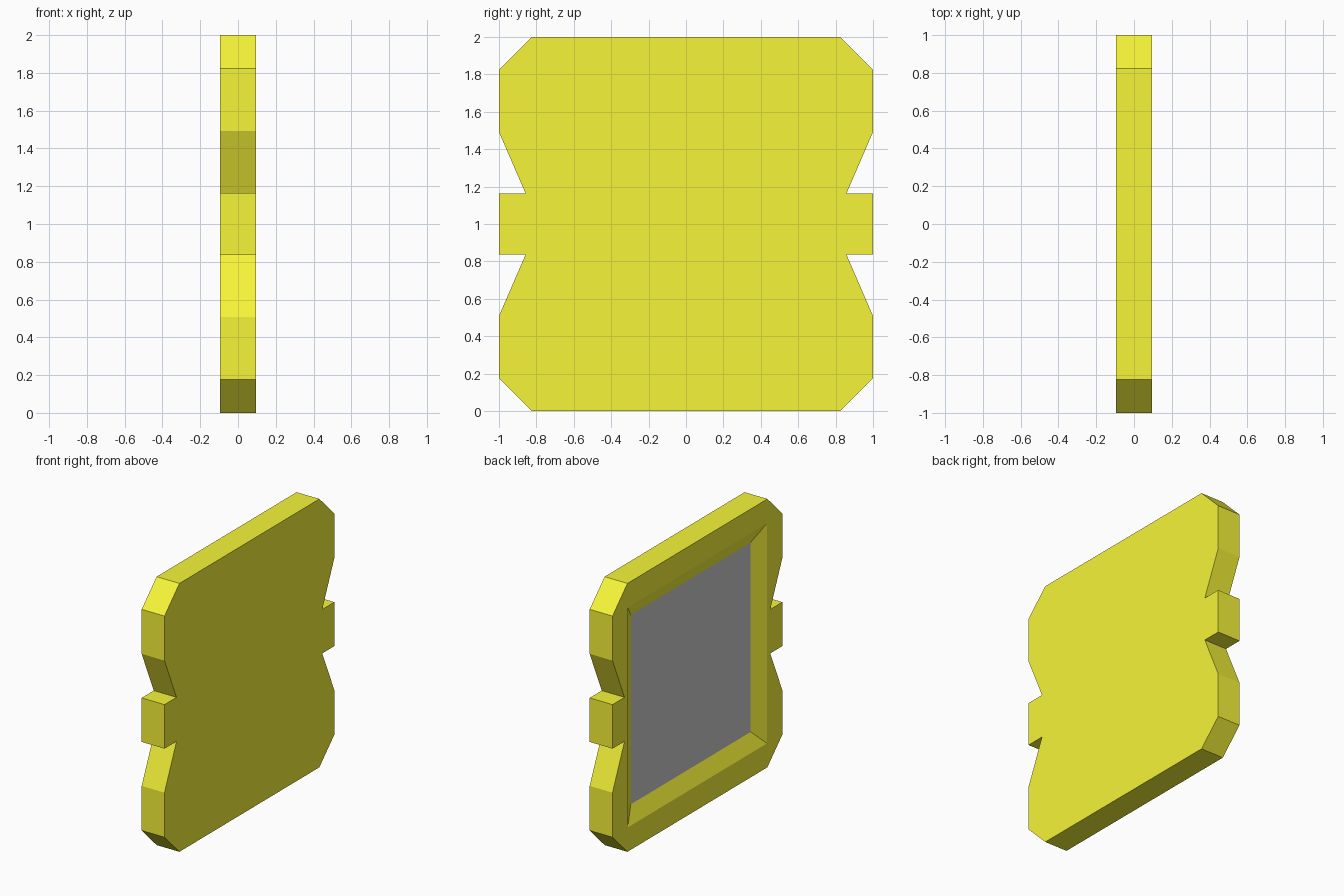
import bpy, bmesh

if "Cube" in bpy.data.objects:
    bpy.data.objects.remove(bpy.data.objects["Cube"])

HALF_X = 0.094            # half thickness
DEPTH = 0.055             # recess depth
OPEN, FLOOR = 0.82, 0.706  # half sizes of recess opening and recess floor


def add_object(name, bm, mat=None):
    mesh = bpy.data.meshes.new(name)
    bm.to_mesh(mesh)
    bm.free()
    obj = bpy.data.objects.new(name, mesh)
    bpy.context.collection.objects.link(obj)
    if mat:
        mesh.materials.append(mat)
    return obj


def loop(bm, points, x):
    """Closed edge loop in the plane at x."""
    verts = [bm.verts.new((x, y, z)) for y, z in points]
    edges = [bm.edges.new((a, b)) for a, b in zip(verts, verts[1:] + verts[:1])]
    return verts, edges


def bridge(bm, a, b):
    n = len(a)
    for i in range(n):
        j = (i + 1) % n
        bm.faces.new((a[i], a[j], b[j], b[i]))


def square(h):
    return [(-h, 1 - h), (h, 1 - h), (h, 1 + h), (-h, 1 + h)]


# Quarter outline (offsets from the centre), mirrored to the whole silhouette
quarter = [(1, 0.164), (0.858, 0.164), (1, 0.492), (1, 0.824), (0.824, 1)]
right = [(y, 1 - z) for y, z in reversed(quarter)] + [(y, 1 + z) for y, z in quarter]
outline = right + [(-y, z) for y, z in reversed(right)]

yellow = bpy.data.materials.new("yellow")
yellow.diffuse_color = (0.93, 0.91, 0.04, 1)
yellow.use_nodes = True
yellow.node_tree.nodes["Principled BSDF"].inputs["Base Color"].default_value = yellow.diffuse_color

# Frame: notched plate with a bevelled recess on the -x side
bm = bmesh.new()
back, _ = loop(bm, outline, HALF_X)
face, face_edges = loop(bm, outline, -HALF_X)
rim, rim_edges = loop(bm, square(OPEN), -HALF_X)
floor, _ = loop(bm, square(FLOOR), -HALF_X + DEPTH)
bm.faces.new(back)
bridge(bm, back, face)
bridge(bm, rim, floor)
bmesh.ops.triangle_fill(bm, use_beauty=True, edges=face_edges + rim_edges,
                        normal=(-1, 0, 0))
bmesh.ops.recalc_face_normals(bm, faces=bm.faces)
add_object("frame", bm, yellow)

# Grey panel at the bottom of the recess
bm = bmesh.new()
panel, _ = loop(bm, square(FLOOR), -HALF_X + DEPTH)
bm.faces.new(panel[::-1])
add_object("recessed_panel", bm)
